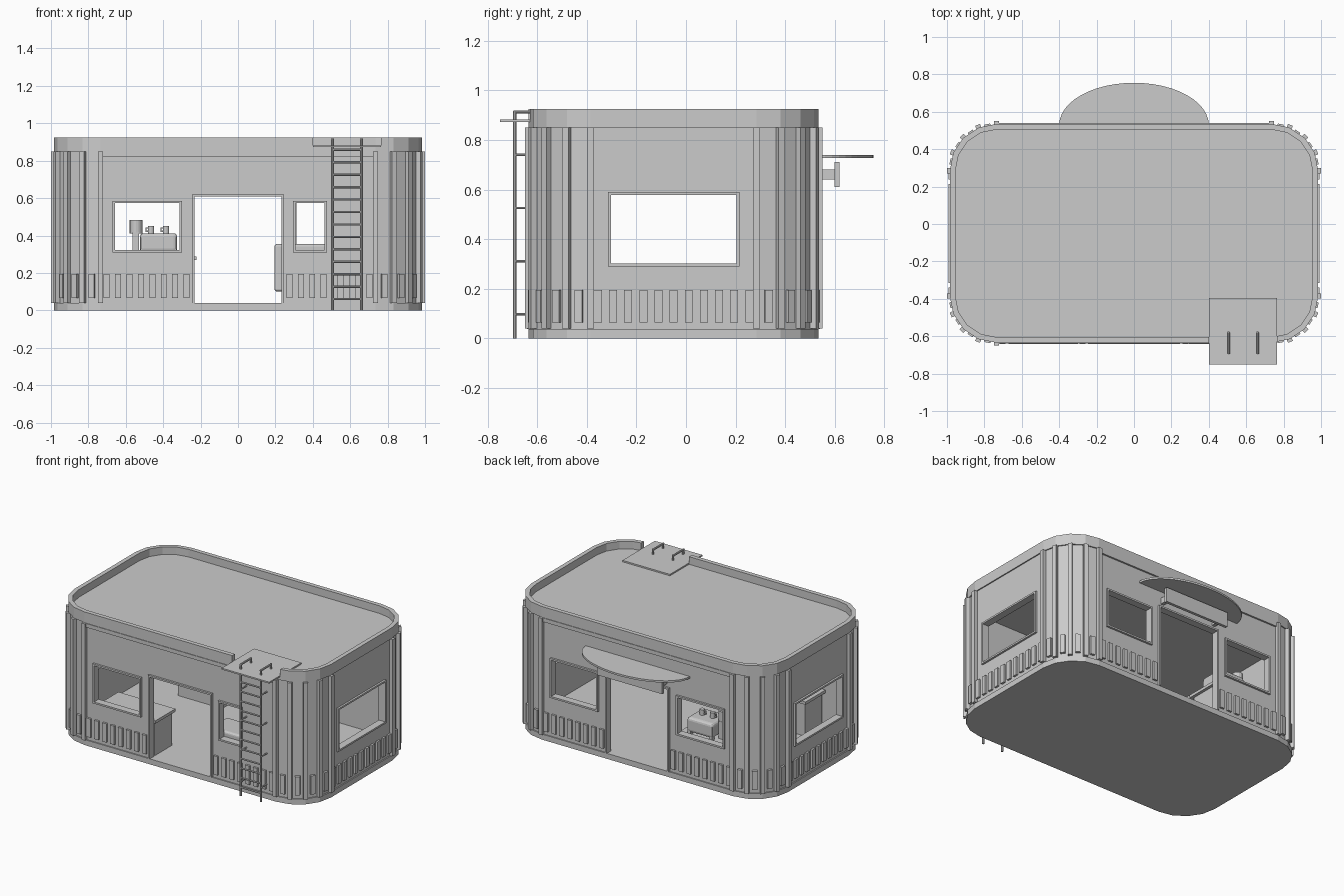
import bpy, bmesh, math
from mathutils import Matrix, Vector

if "Cube" in bpy.data.objects:
    bpy.data.objects.remove(bpy.data.objects["Cube"])

CY = -0.05                      # centre of the body in y
HX, HY, R = 0.985, 0.585, 0.25  # body half sizes and corner radius
T = 0.045                       # wall thickness

grey = bpy.data.materials.new("plain grey")
grey.diffuse_color = (0.6, 0.6, 0.6, 1)
grey.use_nodes = True
grey.node_tree.nodes["Principled BSDF"].inputs["Base Color"].default_value = grey.diffuse_color


def finish(name, bm):
    bmesh.ops.recalc_face_normals(bm, faces=bm.faces)
    me = bpy.data.meshes.new(name)
    bm.to_mesh(me)
    bm.free()
    me.materials.append(grey)
    ob = bpy.data.objects.new(name, me)
    bpy.context.collection.objects.link(ob)
    return ob


def add_box(bm, x0, x1, y0, y1, z0, z1, m=Matrix()):
    c = Vector(((x0 + x1) / 2, (y0 + y1) / 2, (z0 + z1) / 2))
    s = Matrix.Diagonal((x1 - x0, y1 - y0, z1 - z0, 1))
    bmesh.ops.create_cube(bm, size=1, matrix=m @ Matrix.Translation(c) @ s)


def boxes(name, *specs, bevel=0):
    bm = bmesh.new()
    for s in specs:
        add_box(bm, *s)
    if bevel:
        bmesh.ops.bevel(bm, geom=bm.edges[:], offset=bevel, segments=3, profile=0.5, affect='EDGES')
    return finish(name, bm)


def add_rod(bm, a, b, r, n=8):
    a, b = Vector(a), Vector(b)
    d = b - a
    m = Matrix.Translation((a + b) / 2) @ d.to_track_quat('Z', 'Y').to_matrix().to_4x4()
    bmesh.ops.create_cone(bm, cap_ends=True, segments=n, radius1=r, radius2=r, depth=d.length, matrix=m)


def outline(inset):
    r, pts = R - inset, []
    for k, (sx, sy) in enumerate([(1, 1), (-1, 1), (-1, -1), (1, -1)]):
        for i in range(5):
            a = math.radians(90 * k + 22.5 * i)
            pts.append((sx * (HX - R) + r * math.cos(a), CY + sy * (HY - R) + r * math.sin(a)))
    return pts


def prism(name, pts, z0, z1, inner=None):
    bm = bmesh.new()
    rings = [[[bm.verts.new((x, y, z)) for x, y in loop] for z in (z0, z1)]
             for loop in ([pts, inner] if inner else [pts])]
    n = len(pts)
    for lo, hi in rings:
        for i in range(n):
            j = (i + 1) % n
            bm.faces.new((lo[i], lo[j], hi[j], hi[i]))
    for k in (0, 1):
        if inner:
            o, q = rings[0][k], rings[1][k]
            for i in range(n):
                j = (i + 1) % n
                bm.faces.new((o[i], o[j], q[j], q[i]))
        else:
            bm.faces.new(rings[0][k])
    return finish(name, bm)


def cut(ob, cutter):
    mod = ob.modifiers.new("cut", 'BOOLEAN')
    mod.operation, mod.solver, mod.object = 'DIFFERENCE', 'EXACT', cutter
    bpy.context.view_layer.objects.active = ob
    bpy.ops.object.modifier_apply(modifier=mod.name)
    bpy.data.objects.remove(cutter)


# Body: floor plinth, wall ring, roof and parapet
prism("floor_plinth", outline(0), 0, 0.038)
walls = prism("walls", outline(0.008), 0.038, 0.85, outline(T))
prism("roof", outline(0.02), 0.845, 0.872)
parapet = prism("parapet", outline(0), 0.85, 0.925, outline(0.03))
cut(parapet, boxes("parapet_cutter", (0.4, 0.765, -0.8, -0.5, 0.878, 1)))

# Openings (side, from, to, bottom, top) with frames
FRONT, BACK = CY - HY, CY + HY
openings = [("front_left_window", 'F', -0.67, -0.30, 0.31, 0.585),
            ("front_door", 'F', -0.245, 0.245, 0.038, 0.62),
            ("front_right_window", 'F', 0.295, 0.475, 0.31, 0.585),
            ("back_left_window", 'B', -0.67, -0.30, 0.31, 0.585),
            ("back_door", 'B', -0.245, 0.245, 0.038, 0.62),
            ("back_right_window", 'B', 0.30, 0.67, 0.31, 0.585),
            ("left_side_window", 'L', -0.315, 0.215, 0.29, 0.59),
            ("right_side_window", 'R', -0.315, 0.215, 0.29, 0.59)]
DEPTH = {'F': (FRONT - 0.006, FRONT + T), 'B': (BACK - T, BACK + 0.006),
         'L': (-HX - 0.006, -HX + T), 'R': (HX - T, HX + 0.006)}


def side_box(side, a, b, z0, z1, extra=0):
    d0, d1 = DEPTH[side]
    d0, d1 = d0 - extra, d1 + extra
    return (a, b, d0, d1, z0, z1) if side in 'FB' else (d0, d1, a, b, z0, z1)


for name, s, a, b, z0, z1 in openings:
    cut(walls, boxes("cutter", side_box(s, a, b, z0 - (0.02 if "door" in name else 0), z1, 0.03)))
    w = 0.012
    bars = [side_box(s, a, a + w, z0, z1), side_box(s, b - w, b, z0, z1), side_box(s, a + w, b - w, z1 - w, z1)]
    if "window" in name:
        bars.append(side_box(s, a + w, b - w, z0, z0 + w))
    boxes(name + "_frame", *bars)

# Vertical ribs and short slats around the rounded corners
ribs, slats = bmesh.new(), bmesh.new()
for k, (sx, sy) in enumerate([(1, 1), (-1, 1), (-1, -1), (1, -1)]):
    base = Matrix.Translation((sx * (HX - R), CY + sy * (HY - R), 0))
    for i in range(9):
        m = base @ Matrix.Rotation(math.radians(90 * k + 11.25 * i), 4, 'Z')
        if i % 2 == 0:
            add_box(ribs, R - 0.03, R + 0.015, -0.014, 0.014, 0.04, 0.85, m)
        else:
            add_box(slats, R - 0.03, R + 0.004, -0.016, 0.016, 0.065, 0.195, m)
finish("corner_ribs", ribs)

# Slats along the straight walls
for i in range(8):
    for sx in (-1, 1):
        x = sx * (0.275 + 0.061 * i)
        if abs(x) < 0.71:
            add_box(slats, x - 0.016, x + 0.016, FRONT - 0.006, FRONT + 0.02, 0.065, 0.195)
            add_box(slats, x - 0.016, x + 0.016, BACK - 0.02, BACK + 0.006, 0.065, 0.195)
for i in range(-5, 6):
    y = CY + i * 0.061
    for sx in (-1, 1):
        x0, x1 = sorted((sx * (HX - 0.02), sx * (HX + 0.006)))
        add_box(slats, x0, x1, y - 0.016, y + 0.016, 0.065, 0.195)
finish("lower_slats", slats)

# Thin trim below the parapet, front and back
boxes("top_trim", (-0.73, 0.73, FRONT - 0.004, FRONT + 0.02, 0.823, 0.85),
      (-0.73, 0.73, BACK - 0.02, BACK + 0.004, 0.823, 0.85))

# Half-oval canopy and hanging board over the back door
prism("back_canopy", [(0.4 * math.cos(math.pi * i / 24), 0.53 + (0.225 * math.sin(math.pi * i / 24)))
                      for i in range(25)], 0.727, 0.74)
boxes("hanging_board", (-0.25, 0.25, 0.598, 0.618, 0.61, 0.712))
boxes("board_brackets", *[(x - 0.012, x + 0.012, 0.52, 0.6, 0.64, 0.682) for x in (-0.21, 0.21)])

# Roof landing and ladder
boxes("roof_landing", (0.4, 0.765, -0.75, -0.395, 0.872, 0.882))
lad = bmesh.new()
for x in (0.505, 0.66):
    add_rod(lad, (x, -0.69, 0), (x, -0.69, 0.917), 0.007)
    add_rod(lad, (x, -0.696, 0.913), (x, -0.58, 0.913), 0.007)
    add_rod(lad, (x, -0.58, 0.875), (x, -0.58, 0.919), 0.007)
    for z in (0.098, 0.312, 0.526, 0.74):
        add_rod(lad, (x, -0.69, z), (x, -0.62, z), 0.005)
for i in range(13):
    z = 0.06 + 0.0665 * i
    add_rod(lad, (0.505, -0.69, z), (0.66, -0.69, z), 0.006)
finish("ladder", lad)

# Interior: counters and bench
boxes("front_counter", (-0.64, -0.235, -0.58, -0.39, 0.035, 0.268))
boxes("front_counter_top", (-0.66, -0.222, -0.59, -0.37, 0.268, 0.288))
boxes("back_counter", (-0.63, -0.29, 0.24, 0.49, 0.035, 0.275))
boxes("back_counter_top", (-0.65, -0.27, 0.22, 0.49, 0.275, 0.295))
boxes("bench", (0.195, 0.60, -0.585, -0.40, 0.1, 0.355), bevel=0.015)
boxes("bench_legs", *[(x, x + 0.03, y, y + 0.03, 0.035, 0.11)
                      for x in (0.25, 0.53) for y in (-0.56, -0.45)])

# Drinks machine, grinder and cups on the back counter
boxes("drinks_machine", (-0.525, -0.325, 0.28, 0.46, 0.31, 0.412), bevel=0.02)
boxes("machine_feet", *[(x, x + 0.025, y, y + 0.025, 0.293, 0.39)
                        for x in (-0.52, -0.355) for y in (0.285, 0.43)])
g = bmesh.new()
add_box(g, -0.565, -0.53, 0.33, 0.4, 0.293, 0.415)
add_rod(g, (-0.545, 0.365, 0.412), (-0.545, 0.365, 0.484), 0.034, 16)
finish("grinder", g)
cups = bmesh.new()
for x in (-0.465, -0.385):
    add_rod(cups, (x, 0.37, 0.41), (x, 0.37, 0.45), 0.017, 14)
    add_box(cups, x - 0.03, x - 0.014, 0.366, 0.374, 0.438, 0.444)
    add_box(cups, x - 0.03, x - 0.014, 0.366, 0.374, 0.42, 0.426)
    add_box(cups, x - 0.03, x - 0.025, 0.366, 0.374, 0.42, 0.444)
finish("cups", cups)
